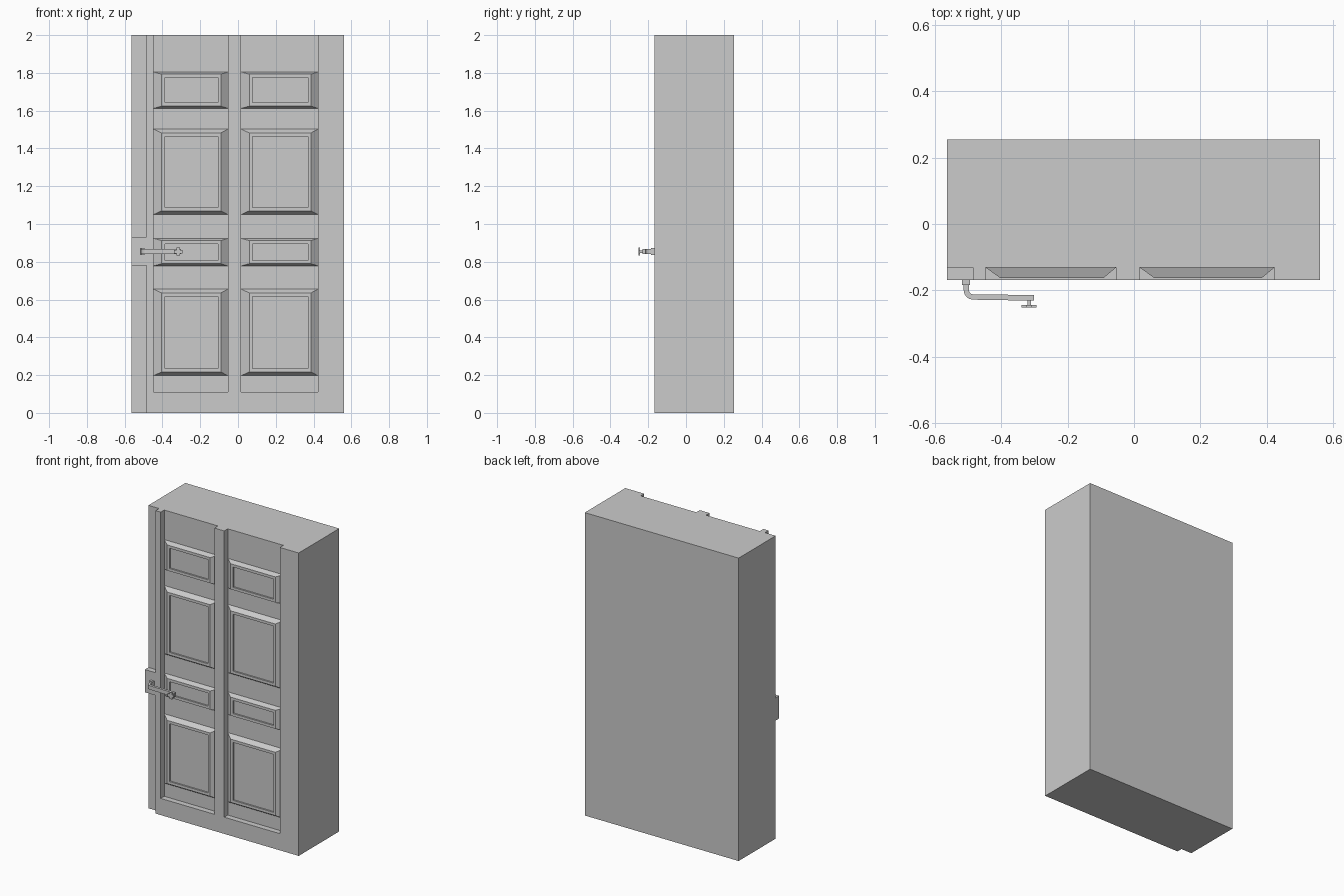
import bpy, bmesh, math

if "Cube" in bpy.data.objects:
    bpy.data.objects.remove(bpy.data.objects["Cube"])

BACK, FRONT, RECESS, FIELD = 0.255, -0.168, -0.131, -0.162


def make(name, bm):
    bmesh.ops.recalc_face_normals(bm, faces=bm.faces)
    me = bpy.data.meshes.new(name)
    bm.to_mesh(me)
    bm.free()
    ob = bpy.data.objects.new(name, me)
    bpy.context.collection.objects.link(ob)
    return ob


def prism(name, pts, z0, z1):
    """Extrude an outline in the xy plane from z0 to z1."""
    bm = bmesh.new()
    face = bm.faces.new([bm.verts.new((x, y, z0)) for x, y in pts])
    out = bmesh.ops.extrude_face_region(bm, geom=[face])
    for v in out["geom"]:
        if isinstance(v, bmesh.types.BMVert):
            v.co.z = z1
    return make(name, bm)


def box(name, x0, x1, y0, y1, z0, z1):
    return prism(name, [(x0, y0), (x1, y0), (x1, y1), (x0, y1)], z0, z1)


def loft(name, rings):
    """Rectangles (x0, x1, z0, z1, y) joined in order, last one capped."""
    bm = bmesh.new()
    loops = [[bm.verts.new(p) for p in
              ((a, y, c), (b, y, c), (b, y, d), (a, y, d))]
             for a, b, c, d, y in rings]
    for lo, hi in zip(loops, loops[1:]):
        for i in range(4):
            j = (i + 1) % 4
            bm.faces.new((lo[i], lo[j], hi[j], hi[i]))
    bm.faces.new(loops[-1])
    ob = make(name, bm)
    # open shells: make the last face look to the front
    if ob.data.polygons[-1].normal.y > 0:
        ob.data.flip_normals()
    return ob


# door block: plan outline with the lock-side rebate and two panel channels
channels = [(-0.447, -0.054), (0.017, 0.423)]
plan = [(-0.563, BACK), (-0.563, RECESS), (-0.485, RECESS), (-0.485, FRONT)]
for a, b in channels:
    plan += [(a, FRONT), (a, RECESS), (b, RECESS), (b, FRONT)]
plan += [(0.561, FRONT), (0.561, BACK)]
prism("door_body", plan, 0, 2)

# bottom rails closing the channels, and the lock plate
for a, b in channels:
    box("bottom_rail", a, b, FRONT, RECESS, 0, 0.11)
box("lock_plate", -0.563, -0.485, FRONT, RECESS, 0.78, 0.93)

# raised panels: sloped border, flat field, shallow sunk centre
rows = [(0.197, 0.655), (0.778, 0.924), (1.05, 1.502), (1.612, 1.805)]
for a, b in channels:
    for c, d in rows:
        s = 0.02 if d - c > 0.3 else 0.012
        loft("raised_panel", [
            (a, b, c, d, RECESS),
            (a + 0.043, b - 0.037, c + s, d - s, FIELD),
            (a + 0.06, b - 0.052, c + s + 0.018, d - s - 0.018, FIELD),
            (a + 0.06, b - 0.052, c + s + 0.018, d - s - 0.018, FIELD + 0.01)])

# lever handle: rounded L outline
box("handle_base", -0.518, -0.494, -0.184, FRONT, 0.835, 0.873)
lever = [(-0.497, -0.184), (-0.513, -0.184)]
cx, cy = -0.485, -0.2
for i in range(5):
    t = math.pi + i * math.pi / 8
    lever.append((cx + 0.028 * math.cos(t), cy + 0.028 * math.sin(t)))
lever += [(-0.302, -0.231), (-0.302, -0.214)]
for i in range(4, -1, -1):
    t = math.pi + i * math.pi / 8
    lever.append((cx + 0.012 * math.cos(t), cy + 0.012 * math.sin(t)))
prism("handle_lever", lever, 0.841, 0.867)

# small knob at the lever tip
box("knob_stem", -0.321, -0.311, -0.244, -0.231, 0.847, 0.861)
box("knob_plate", -0.339, -0.294, -0.251, -0.244, 0.845, 0.863)
box("knob_cross", -0.326, -0.307, -0.251, -0.244, 0.832, 0.876)
